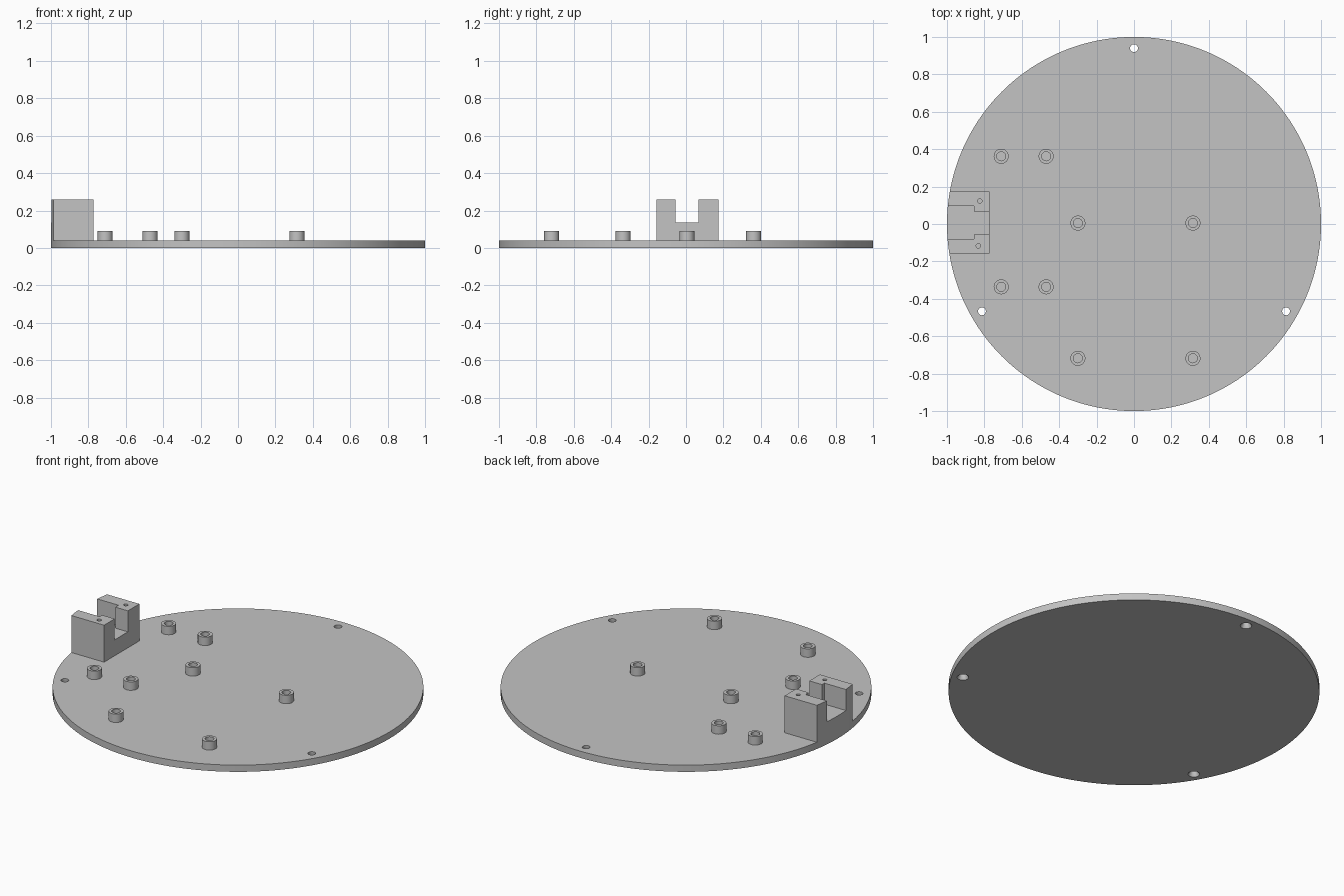
import bpy
import bmesh
from math import radians
from mathutils import Matrix, Vector

cube = bpy.data.objects.get("Cube")
if cube:
    bpy.data.objects.remove(cube, do_unlink=True)

BASE = 0.04      # plate thickness
POST = 0.09      # top of the standoffs
BLOCK = 0.26     # top of the bracket
FLOOR = 0.135    # floor of the bracket pocket

grey = bpy.data.materials.new("plain grey")
grey.use_nodes = True
grey.diffuse_color = (0.55, 0.55, 0.55, 1)
grey.node_tree.nodes["Principled BSDF"].inputs["Base Color"].default_value = grey.diffuse_color


def to_object(name, bm):
    mesh = bpy.data.meshes.new(name)
    bm.to_mesh(mesh)
    bm.free()
    mesh.materials.append(grey)
    obj = bpy.data.objects.new(name, mesh)
    bpy.context.collection.objects.link(obj)
    return obj


def add_cone(bm, x, y, z0, z1, r0, r1, sides):
    bmesh.ops.create_cone(bm, cap_ends=True, segments=sides, radius1=r0, radius2=r1,
                          depth=z1 - z0, matrix=Matrix.Translation((x, y, (z0 + z1) / 2)))


def cylinder(name, spots, z0, z1, r, sides=32, r_top=None):
    bm = bmesh.new()
    for x, y in spots:
        add_cone(bm, x, y, z0, z1, r, r if r_top is None else r_top, sides)
    return to_object(name, bm)


def box(name, low, high):
    low, high = Vector(low), Vector(high)
    bm = bmesh.new()
    bmesh.ops.create_cube(bm, size=1, matrix=Matrix.Translation((low + high) / 2)
                          @ Matrix.Diagonal((*(high - low), 1)))
    return to_object(name, bm)


def carve(target, cutter, operation="DIFFERENCE"):
    mod = target.modifiers.new("carve", "BOOLEAN")
    mod.operation, mod.solver, mod.object = operation, "EXACT", cutter
    bpy.context.view_layer.objects.active = target
    bpy.ops.object.modifier_apply(modifier=mod.name)
    bpy.data.objects.remove(cutter, do_unlink=True)


def smooth(obj):
    bpy.ops.object.select_all(action="DESELECT")
    obj.select_set(True)
    bpy.context.view_layer.objects.active = obj
    bpy.ops.object.shade_smooth_by_angle(angle=radians(30))


# Round plate with three holes, countersunk underneath
plate = cylinder("base_plate", [(0, 0)], 0, BASE, 1, 192)
holes = [(0, 0.94), (-0.813, -0.467), (0.813, -0.467)]
carve(plate, cylinder("hole_cutter", holes, -0.1, 0.1, 0.021))
carve(plate, cylinder("countersink_cutter", holes, -0.01, 0.02, 0.037, r_top=0.02))
smooth(plate)

# Hollow standoffs: a rectangle of four and a second, narrower set of four
spots = [(x, y) for x in (-0.3, 0.315) for y in (0.005, -0.718)]
spots += [(x, y) for x in (-0.71, -0.47) for y in (0.362, -0.336)]
for i, spot in enumerate(spots):
    post = cylinder(f"standoff_{i + 1}", [spot], BASE, POST, 0.04)
    carve(post, cylinder("bore_cutter", [spot], BASE + 0.002, 0.2, 0.024))
    smooth(post)

# Bracket whose outer wall follows the plate rim
bracket = box("motor_bracket", (-1.1, -0.157, BASE), (-0.772, 0.175, BLOCK))
carve(bracket, cylinder("rim_cutter", [(0, 0)], -0.1, 0.5, 1, 192), "INTERSECT")
# Wide outer pocket, narrow inner slot, and screw holes
carve(bracket, box("pocket_cutter", (-1.2, -0.08, FLOOR), (-0.855, 0.097, 0.5)))
carve(bracket, box("slot_cutter", (-0.9, -0.057, FLOOR), (-0.7, 0.067, 0.5)))
carve(bracket, cylinder("screw_cutter", [(-0.825, 0.123), (-0.832, -0.117)],
                        0.14, 0.4, 0.012, 24))
smooth(bracket)
